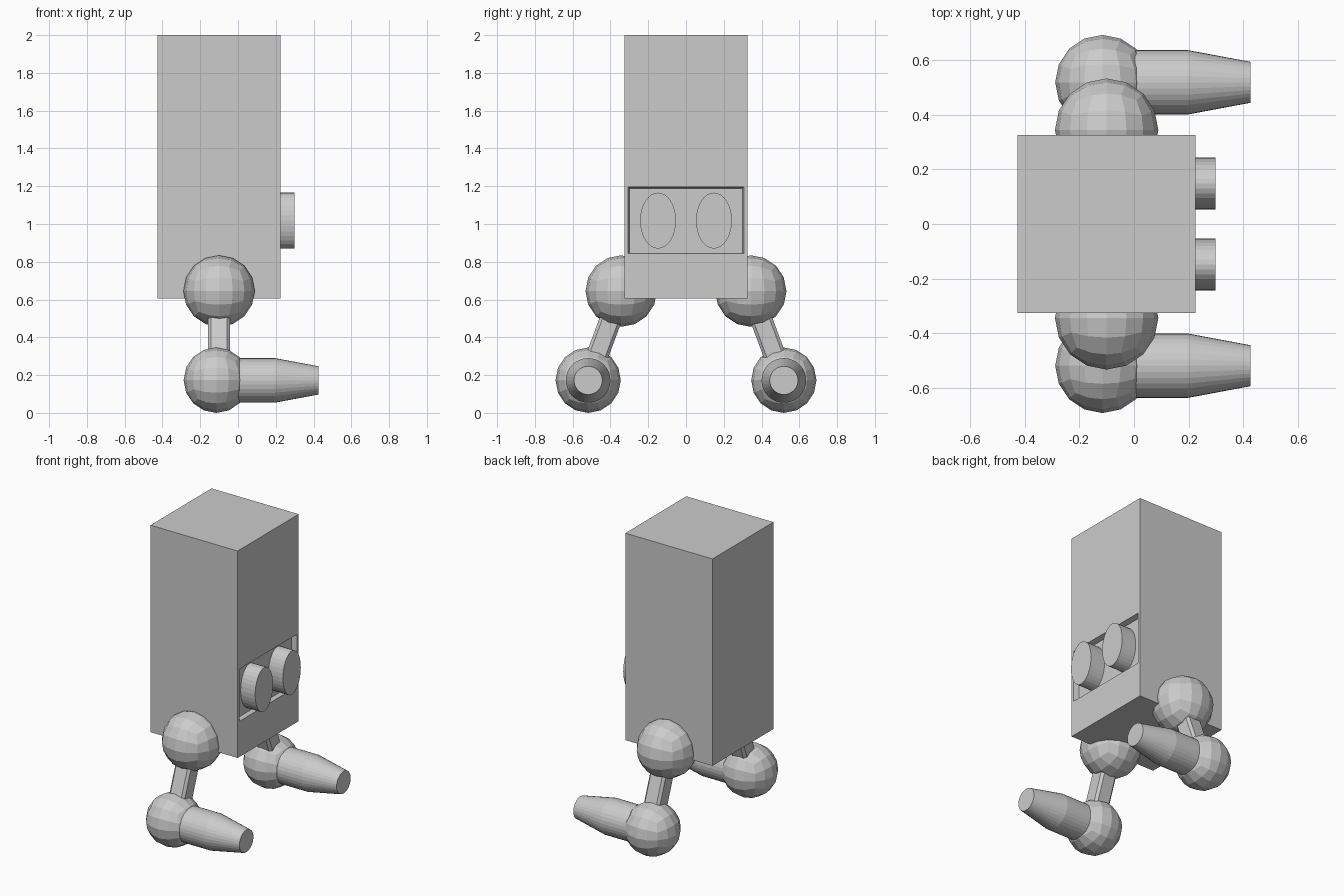
import bpy, bmesh, math
from mathutils import Vector

if "Cube" in bpy.data.objects:
    bpy.data.objects.remove(bpy.data.objects["Cube"])


def finish(bm, name):
    bmesh.ops.recalc_face_normals(bm, faces=bm.faces)
    mesh = bpy.data.meshes.new(name)
    bm.to_mesh(mesh)
    bm.free()
    obj = bpy.data.objects.new(name, mesh)
    bpy.context.collection.objects.link(obj)
    return obj


def loft(name, rings):
    """Skin a list of equal-length point rings and cap both ends."""
    bm = bmesh.new()
    loops = [[bm.verts.new(p) for p in ring] for ring in rings]
    n = len(loops[0])
    for a, b in zip(loops, loops[1:]):
        for i in range(n):
            j = (i + 1) % n
            bm.faces.new((a[i], a[j], b[j], b[i]))
    bm.faces.new(loops[0])
    bm.faces.new(loops[-1])
    return finish(bm, name)


def rect(x, y, z0, z1):
    return [(x, -y, z0), (x, y, z0), (x, y, z1), (x, -y, z1)]


def ellipse(x, cy, cz, ry, rz, n=32):
    return [(x, cy + ry * math.cos(2 * math.pi * i / n),
             cz + rz * math.sin(2 * math.pi * i / n)) for i in range(n)]


def quad_ball(name, center, r):
    """Low-poly ball made from a 4 x 4 subdivided cube."""
    bm = bmesh.new()
    bmesh.ops.create_cube(bm, size=2)
    bmesh.ops.subdivide_edges(bm, edges=bm.edges[:], cuts=3, use_grid_fill=True)
    for v in bm.verts:
        p = Vector([math.tan(c * math.pi / 4) for c in v.co])
        v.co = Vector(center) + p.normalized() * r
    return finish(bm, name)


# Tall body with a shallow recess for the eyes
loft("body", [rect(-0.425, 0.325, 0.605, 2.0),
              rect(0.225, 0.325, 0.605, 2.0),
              rect(0.225, 0.307, 0.845, 1.197),
              rect(0.190, 0.298, 0.847, 1.188)])

for side, s in (("near", -1), ("far", 1)):
    # Oval eye
    loft(side + "_eye", [ellipse(x, s * 0.148, 1.018, 0.095, 0.148)
                         for x in (0.18, 0.298)])
    # Hip and foot balls
    hip = Vector((-0.10, s * 0.343, 0.645))
    foot = Vector((-0.115, s * 0.518, 0.173))
    quad_ball(side + "_hip", hip, 0.189)
    quad_ball(side + "_foot", foot, 0.173)
    # Leg bar with chamfered corners
    top, bottom = hip, Vector((-0.10, foot.y, foot.z))
    u = Vector((1, 0, 0))
    v = (bottom - top).normalized().cross(u)
    h, c = 0.058, 0.042
    section = [(h, -c), (h, c), (c, h), (-c, h), (-h, c), (-h, -c), (-c, -h), (c, -h)]
    loft(side + "_leg", [[p + u * a + v * b for a, b in section] for p in (top, bottom)])
    # Tapered toe
    loft(side + "_toe", [ellipse(x, s * 0.518, 0.172, r, r)
                         for x, r in ((-0.10, 0.118), (0.195, 0.118), (0.425, 0.075))])
